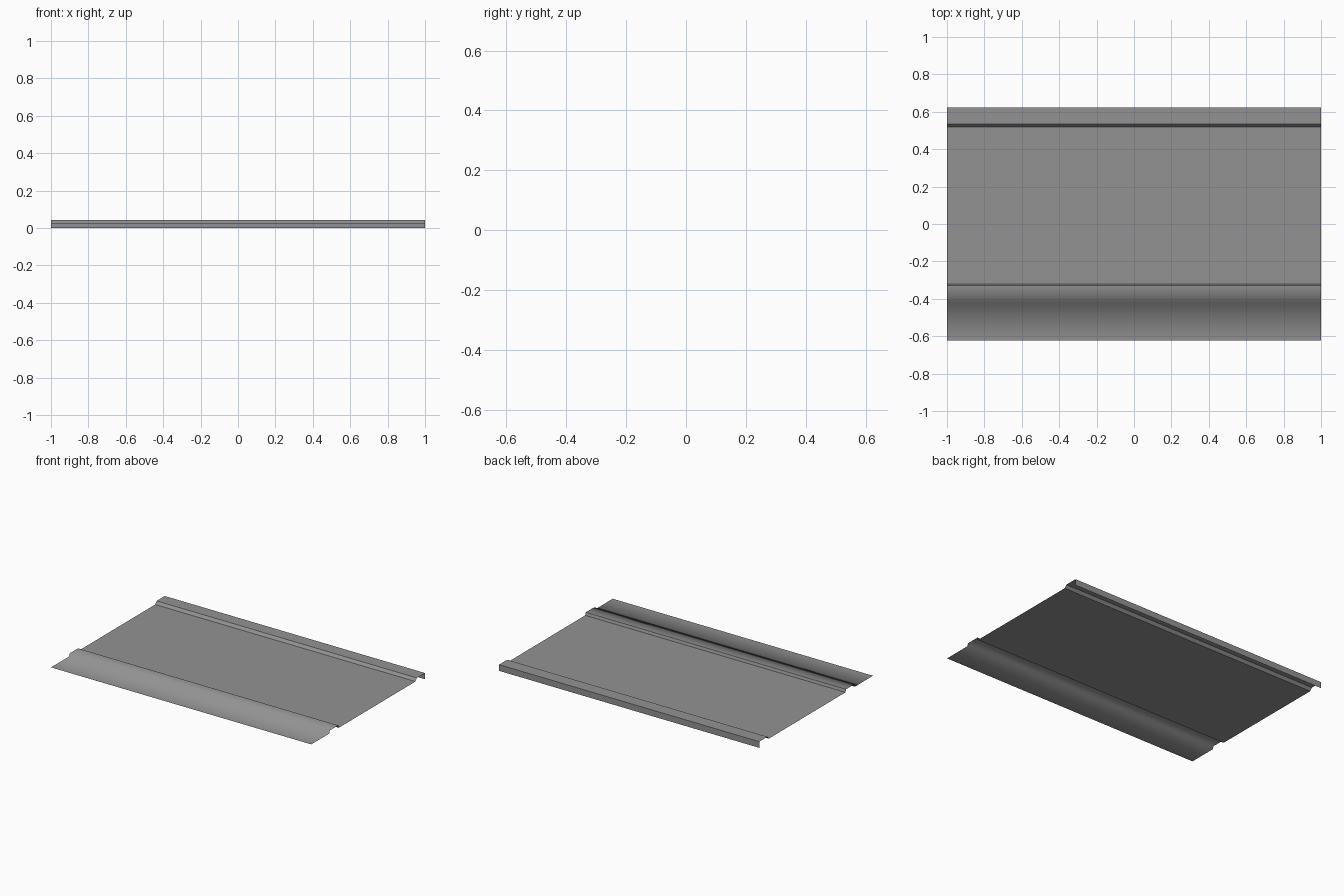
import bpy
import bmesh

if "Cube" in bpy.data.objects:
    bpy.data.objects.remove(bpy.data.objects["Cube"])

# Cross-section (y, z) of the folded sheet, front edge to back flange
PROFILE = [
    (-0.624, 0.024),   # flat front lap
    (-0.426, 0.024),
    (-0.420, 0.043),   # front rib
    (-0.328, 0.043),
    (-0.322, 0.024),   # wide main pan
    (0.519, 0.024),
    (0.535, 0.043),    # back rib
    (0.624, 0.043),
    (0.624, 0.0),      # turned-down flange
]
SOFT_FOLDS = (1, 2)    # profile points shaded smooth: front of the front rib


def make_sheet(name, profile, half_length, soft):
    bm = bmesh.new()
    verts = [bm.verts.new((-half_length, y, z)) for y, z in profile]
    edges = [bm.edges.new(pair) for pair in zip(verts, verts[1:])]
    result = bmesh.ops.extrude_edge_only(bm, edges=edges)
    moved = [g for g in result["geom"] if isinstance(g, bmesh.types.BMVert)]
    bmesh.ops.translate(bm, verts=moved, vec=(2 * half_length, 0, 0))
    bmesh.ops.recalc_face_normals(bm, faces=bm.faces)
    # the upper side is the outside
    if max(bm.faces, key=lambda f: f.calc_area()).normal.z < 0:
        bmesh.ops.reverse_faces(bm, faces=bm.faces)
    # crisp folds everywhere except the soft ones
    for face in bm.faces:
        face.smooth = True
    soft_y = [profile[i][0] for i in soft]
    for edge in bm.edges:
        edge.smooth = any(all(abs(v.co.y - y) < 1e-4 for v in edge.verts)
                          for y in soft_y)
    mesh = bpy.data.meshes.new(name)
    bm.to_mesh(mesh)
    bm.free()
    obj = bpy.data.objects.new(name, mesh)
    bpy.context.collection.objects.link(obj)
    return obj


# Single-skin ribbed panel in dark grey
panel = make_sheet("ribbed_panel", PROFILE, 1.0, SOFT_FOLDS)
steel = bpy.data.materials.new("dark_grey_steel")
steel.diffuse_color = (0.29, 0.29, 0.29, 1.0)
steel.use_nodes = True
steel.node_tree.nodes["Principled BSDF"].inputs["Base Color"].default_value = steel.diffuse_color
panel.data.materials.append(steel)
